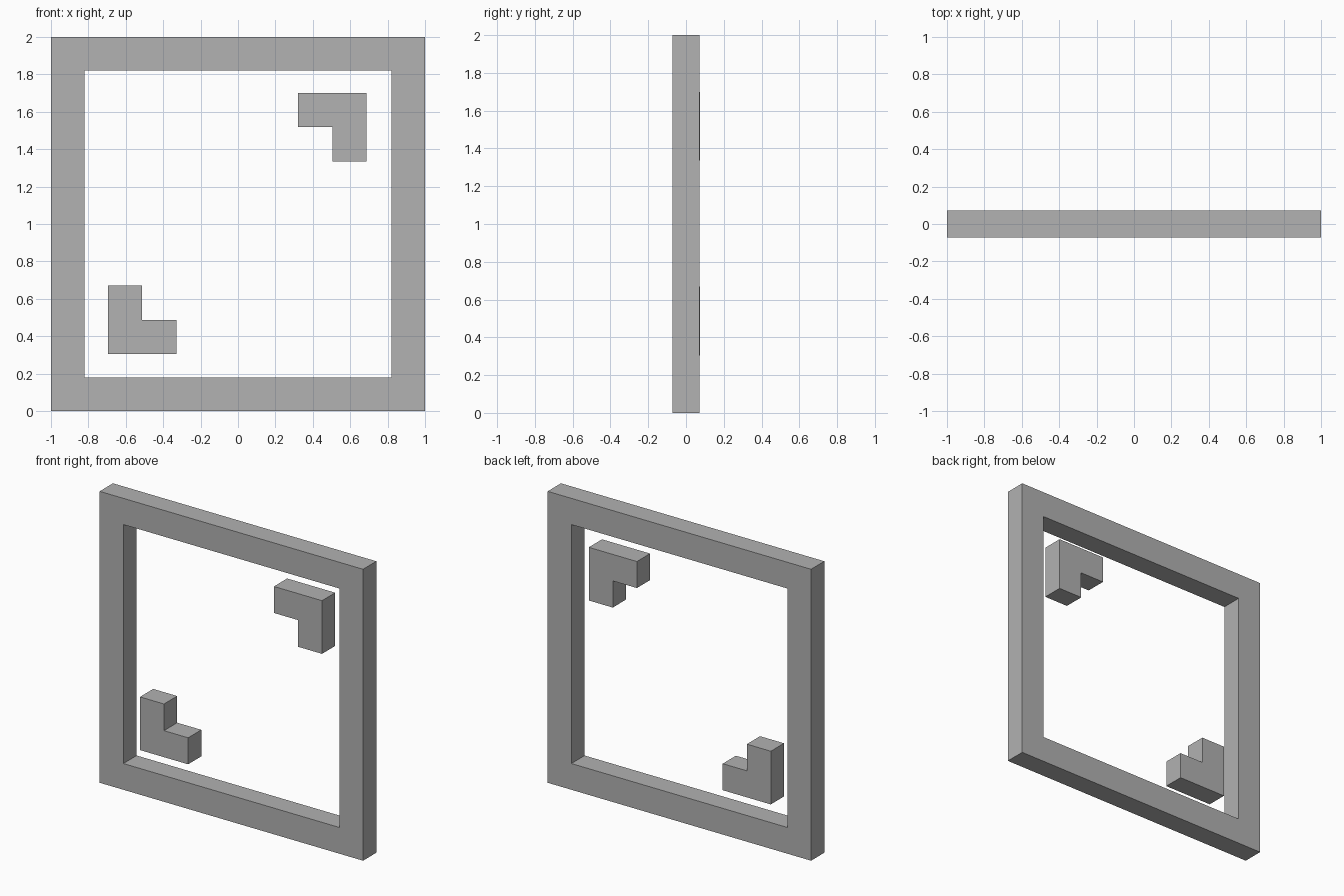
import bpy
import bmesh
from mathutils import Vector

cube = bpy.data.objects.get("Cube")
if cube:
    bpy.data.objects.remove(cube, do_unlink=True)

HALF_DEPTH = 0.072

grey = bpy.data.materials.new("plain_grey")
grey.use_nodes = True
colour = (0.445, 0.445, 0.445, 1)
grey.diffuse_color = colour
grey.node_tree.nodes["Principled BSDF"].inputs["Base Color"].default_value = colour


def extruded(name, faces, front, back):
    """Extrude flat (x, z) polygons, joined along shared edges, from front to back."""
    bm = bmesh.new()
    for face in faces:
        bm.faces.new([bm.verts.new((x, front, z)) for x, z in face])
    bmesh.ops.remove_doubles(bm, verts=bm.verts, dist=0.0001)
    grown = bmesh.ops.extrude_face_region(bm, geom=bm.faces[:], use_keep_orig=True)
    moved = [v for v in grown["geom"] if isinstance(v, bmesh.types.BMVert)]
    bmesh.ops.translate(bm, verts=moved, vec=Vector((0, back - front, 0)))
    bmesh.ops.recalc_face_normals(bm, faces=bm.faces[:])
    mesh = bpy.data.meshes.new(name)
    bm.to_mesh(mesh)
    bm.free()
    mesh.materials.append(grey)
    obj = bpy.data.objects.new(name, mesh)
    bpy.context.collection.objects.link(obj)
    return obj


def square(half):
    return [(sx * half, 1 + sz * half)
            for sx, sz in ((-1, -1), (1, -1), (1, 1), (-1, 1))]


def corner(x, z, direction):
    """L outline whose outer corner is at (x, z), with both arms going in one direction."""
    arm, width = 0.365, 0.182
    outline = [(0, 0), (arm, 0), (arm, width), (width, width), (width, arm), (0, arm)]
    return [(x + direction * u, z + direction * v) for u, v in outline]


# Square frame with four mitred sides
outer, inner = square(1), square(0.82)
sides = [[outer[i], outer[(i + 1) % 4], inner[(i + 1) % 4], inner[i]] for i in range(4)]
extruded("square_frame", sides, -HALF_DEPTH, HALF_DEPTH)

# Floating corner brackets at opposite corners of the opening
extruded("lower_right_bracket", [corner(-0.695, 0.305, 1)], -0.07, 0.073)
extruded("upper_left_bracket", [corner(0.687, 1.70, -1)], -0.07, 0.073)
